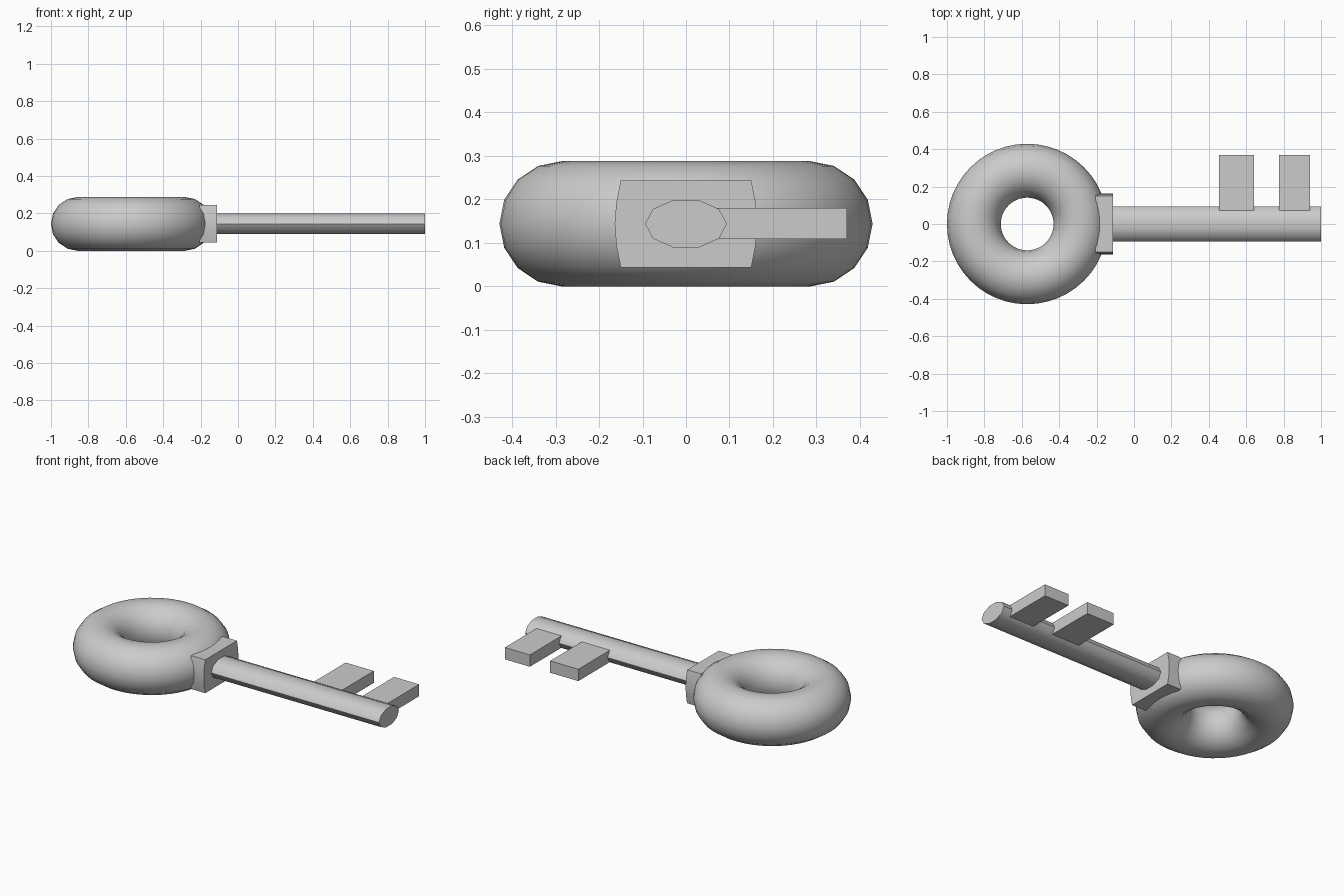
import bpy
import bmesh
import math

if "Cube" in bpy.data.objects:
    bpy.data.objects.remove(bpy.data.objects["Cube"])

ZC = 0.144  # mid height of the key


def extrude_x(name, profile, x0, x1, smooth=False):
    """Extrude a closed (y, z) profile along x."""
    bm = bmesh.new()
    face = bm.faces.new([bm.verts.new((x0, y, z)) for y, z in profile])
    geo = bmesh.ops.extrude_face_region(bm, geom=[face])["geom"]
    moved = [g for g in geo if isinstance(g, bmesh.types.BMVert)]
    bmesh.ops.translate(bm, verts=moved, vec=(x1 - x0, 0, 0))
    bmesh.ops.recalc_face_normals(bm, faces=bm.faces)
    mesh = bpy.data.meshes.new(name)
    bm.to_mesh(mesh)
    bm.free()
    obj = bpy.data.objects.new(name, mesh)
    bpy.context.collection.objects.link(obj)
    if smooth:
        bpy.ops.object.select_all(action='DESELECT')
        obj.select_set(True)
        bpy.context.view_layer.objects.active = obj
        bpy.ops.object.shade_smooth_by_angle(angle=math.radians(50))
    return obj


# Ring-shaped handle
bpy.ops.mesh.primitive_torus_add(major_segments=48, minor_segments=16,
                                 major_radius=0.285, minor_radius=0.144,
                                 location=(-0.571, 0, ZC))
bpy.context.object.name = "handle_ring"
bpy.ops.object.shade_smooth()

# Collar with slightly bulging sides
side = [(0.15, -0.1), (0.16, -0.05), (0.164, 0.0), (0.16, 0.05), (0.15, 0.1)]
collar = [(y, ZC + z) for y, z in side] + [(-y, ZC + z) for y, z in reversed(side)]
extrude_x("collar", collar, -0.205, -0.112, smooth=True)

# Flattened ten-sided shaft
shaft = [(0.094 * math.cos(i * math.tau / 10), ZC + 0.0575 * math.sin(i * math.tau / 10))
         for i in range(10)]
extrude_x("shaft", shaft, -0.16, 1.0, smooth=True)

# Two teeth
tooth = [(0.05, 0.109), (0.37, 0.109), (0.37, 0.18), (0.05, 0.18)]
for n, (x0, x1) in enumerate([(0.454, 0.641), (0.775, 0.941)], 1):
    extrude_x(f"tooth_{n}", tooth, x0, x1)
